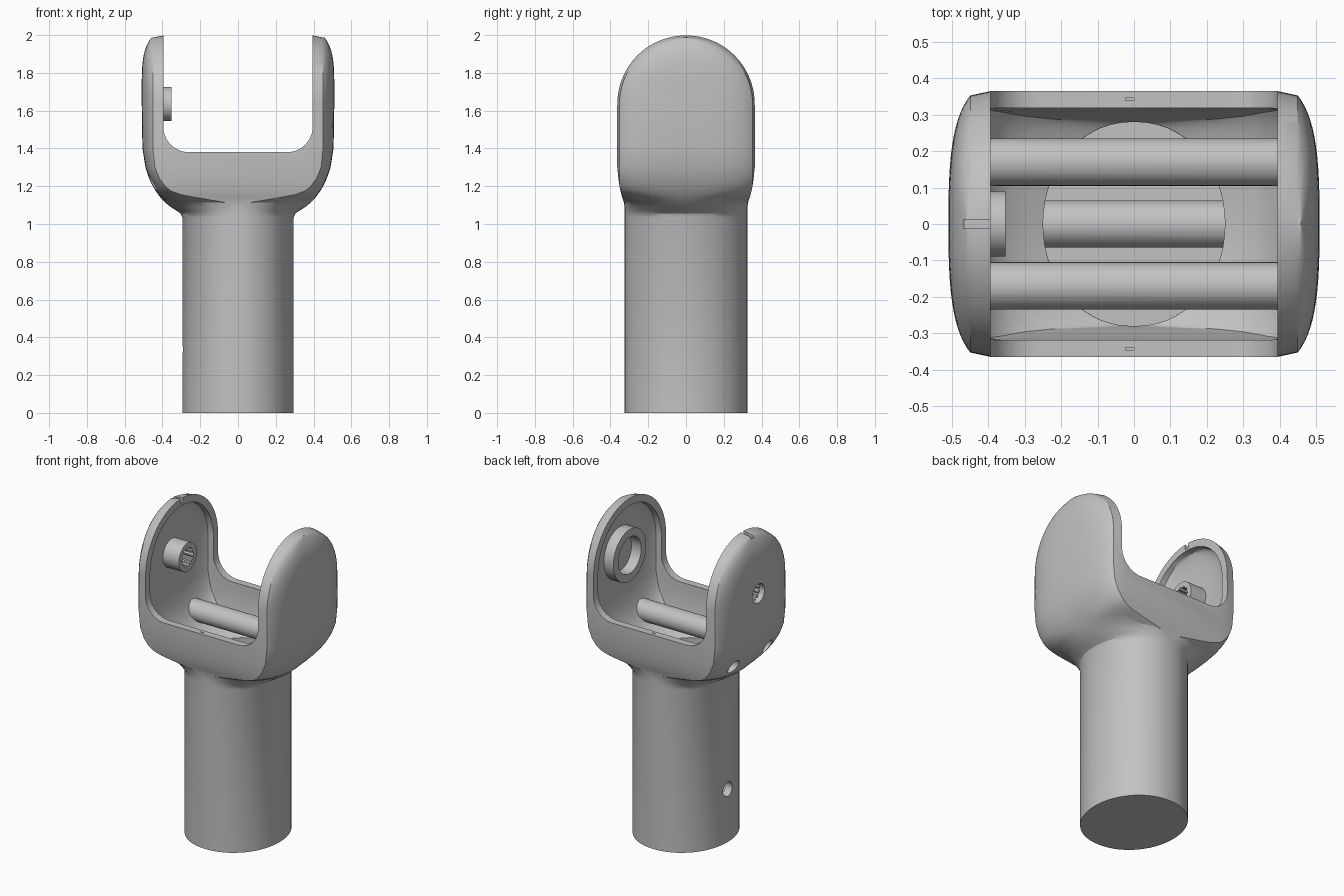
import bpy, bmesh, math

if "Cube" in bpy.data.objects:
    bpy.data.objects.remove(bpy.data.objects["Cube"], do_unlink=True)

grey = bpy.data.materials.new("plain_grey")
grey.use_nodes = True
colour = (0.54, 0.54, 0.54, 1)
grey.diffuse_color = colour
grey.node_tree.nodes["Principled BSDF"].inputs["Base Color"].default_value = colour

AXIS_Z = 1.635      # height of the hinge axis
PIN_Z = 1.22        # height of the two cross pins
LOW_Z = 0.335       # height of the pin inside the tube


def make(name, bm):
    bmesh.ops.recalc_face_normals(bm, faces=bm.faces)
    mesh = bpy.data.meshes.new(name)
    bm.to_mesh(mesh)
    bm.free()
    mesh.materials.append(grey)
    ob = bpy.data.objects.new(name, mesh)
    bpy.context.collection.objects.link(ob)
    return ob


def select(ob):
    bpy.ops.object.select_all(action="DESELECT")
    ob.select_set(True)
    bpy.context.view_layer.objects.active = ob


def boolean(ob, cutter, operation="DIFFERENCE", keep=False):
    mod = ob.modifiers.new("cut", "BOOLEAN")
    mod.operation = operation
    mod.solver = "EXACT"
    mod.object = cutter
    select(ob)
    bpy.ops.object.modifier_apply(modifier=mod.name)
    if not keep:
        bpy.data.objects.remove(cutter, do_unlink=True)


def bridge(bm, loops):
    n = len(loops[0])
    for lo, hi in zip(loops, loops[1:]):
        for i in range(n):
            j = (i + 1) % n
            bm.faces.new((lo[i], lo[j], hi[j], hi[i]))


def cap(bm, loop):
    """Close a section with strips running front to back."""
    m = len(loop) // 2
    bm.faces.new((loop[0], loop[m - 1], loop[m], loop[-1]))
    for base in (0, m):
        for i in range(m // 2):
            ids = dict.fromkeys((i, i + 1, m - 2 - i, m - 1 - i))
            bm.faces.new([loop[base + k] for k in ids])


def section(a, c, b, n=14):
    """Flat front and back out to x = c, domed sides reaching x = a."""
    start = math.radians(22) * c / 0.45
    power = 1 + 0.4 * min(1, 4 * c)
    quarter = [(0.87 * c, b)]
    for i in range(n + 1):
        t = start + (math.pi / 2 - start) * i / n
        s = (math.sin(t) - math.sin(start)) / (1 - math.sin(start))
        x = c + (a - c) * (1 - max(0, 1 - s) ** power)
        quarter.append((x, b * math.cos(t) / math.cos(start)))
    quarter[-1] = (a, 0)
    right = quarter + [(x, -y) for x, y in quarter[-2::-1]]
    return right + [(-x, -y) for x, y in right]


def tilt(x, y, z):
    """Draw the rims of the cheeks slightly inward toward the outside."""
    f = 1 - 0.035 * min(1, max(0, (abs(x) - 0.39) / 0.06))
    return x, y * f, AXIS_Z + (z - AXIS_Z) * f if z > AXIS_Z else z


def loft(name, rows, a, c, radius):
    """Stack of sections from the rows, closed by a half-round top."""
    rows = list(rows)
    steps = 18
    for i in range(steps + 1):
        t = math.radians(88) * i / steps
        s = math.sin(t)
        rows.append((AXIS_Z + radius * s, a - 0.85 * (a - c) * s ** 5,
                     c - 0.005 * s ** 5, radius * math.cos(t)))
    bm = bmesh.new()
    loops = [[bm.verts.new(tilt(x, y, z)) for x, y in section(ra, rc, rb)]
             for z, ra, rc, rb in rows]
    bridge(bm, loops)
    cap(bm, loops[0])
    cap(bm, loops[-1])
    return make(name, bm)


def rod(name, x0, x1, y, z, r, n=40):
    bm = bmesh.new()
    angles = [2 * math.pi * (i + 0.3) / n for i in range(n)]
    loops = [[bm.verts.new((x, y + r * math.cos(t), z + r * math.sin(t)))
              for t in angles] for x in (x0, x1)]
    bridge(bm, loops)
    for loop in loops:
        bm.faces.new(loop)
    return make(name, bm)


def ring(name, x0, x1, outer, inner, tooth=0.0, n=48):
    bm = bmesh.new()
    loops = []
    for x, r, d in ((x0, outer, 0), (x1, outer, 0), (x1, inner, tooth), (x0, inner, tooth)):
        loops.append([])
        for i in range(n):
            t = 2 * math.pi * i / n
            rr = r - d * (i // 2 % 2)
            loops[-1].append(bm.verts.new((x, rr * math.cos(t), AXIS_Z + rr * math.sin(t))))
    bridge(bm, loops + loops[:1])
    return make(name, bm)


def box(name, centre, size):
    bm = bmesh.new()
    bmesh.ops.create_cube(bm, size=1)
    bmesh.ops.scale(bm, vec=size, verts=bm.verts)
    bmesh.ops.translate(bm, vec=centre, verts=bm.verts)
    return make(name, bm)


# Outer form: oval tube flaring into the fork (z, a, c, b)
fork = loft("fork_body", [
    (0, .295, .01, .325), (1.035, .295, .01, .325), (1.055, .303, .015, .325),
    (1.07, .325, .02, .325), (1.09, .357, .03, .326), (1.115, .387, .07, .329),
    (1.14, .41, .22, .337), (1.155, .422, .30, .342), (1.175, .436, .355, .347),
    (1.20, .451, .385, .352), (1.24, .47, .415, .358), (1.30, .49, .44, .364),
    (1.40, .506, .45, .366)], .51, .45, .365)

# Hollow interior
cavity = loft("cavity_cutter", [
    (.05, .25, .01, .28), (1.09, .25, .012, .28), (1.11, .29, .10, .284),
    (1.14, .345, .22, .288), (1.17, .38, .30, .296), (1.22, .415, .365, .308),
    (1.30, .445, .41, .318), (1.40, .461, .428, .319)], .465, .43, .32)
cavity.hide_render = True

# Cross pins, trimmed to the interior
pins = []
for name, y, z in (("front_pin", -.17, PIN_Z), ("back_pin", .17, PIN_Z), ("tube_pin", 0, LOW_Z)):
    pin = rod(name, -.6, .6, y, z, .065)
    boolean(pin, cavity, "INTERSECT", keep=True)
    boolean(pin, rod("drill", -.7, .2, y, z, .043))
    pins.append(pin)

boolean(fork, cavity)

# U-shaped opening between the cheeks
bm = bmesh.new()
half, floor, r = .395, 1.38, .135
right = [(half, 2.2)] + [
    (half - r + r * math.cos(t), floor + r - r * math.sin(t))
    for t in (math.pi / 2 * i / 12 for i in range(13))]
outline = right + [(-x, z) for x, z in reversed(right)]
loops = [[bm.verts.new((x, y, z)) for x, z in outline] for y in (-.6, .6)]
bridge(bm, loops)
for loop in loops:
    bm.faces.new(loop)
boolean(fork, make("slot_cutter", bm))

# Holes drilled in from the right side
for y, z, r in ((0, AXIS_Z, .06), (-.17, PIN_Z, .043), (.17, PIN_Z, .043), (0, LOW_Z, .045)):
    boolean(fork, rod("drill", -.7, -.21, y, z, r))

# Top notch and small rim marks
boolean(fork, box("notch_cutter", (-.43, 0, 2), (.075, .024, .07)))
for side in (-1, 1):
    boolean(fork, box("mark_cutter", (-.012, side * .343, floor), (.024, .006, .02)))

# Hinge bosses inside the cheeks
hub = ring("splined_hub", -.475, -.353, .09, .06, .008)
socket = ring("socket_ring", .395, .475, .165, .115)

for ob in [fork, hub, socket] + pins:
    select(ob)
    bpy.ops.object.shade_smooth_by_angle(angle=math.radians(30))
